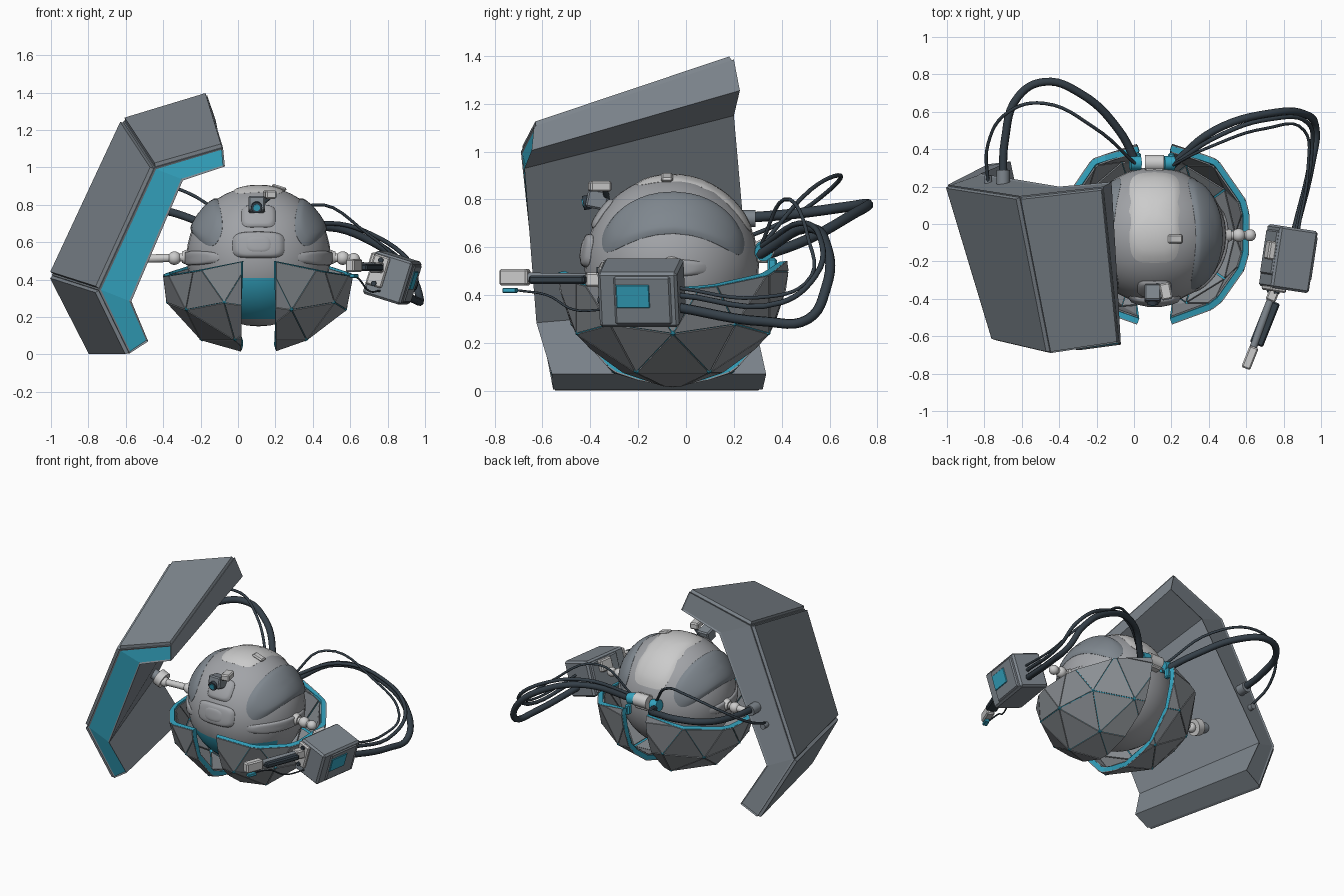
import bpy, bmesh, math
from mathutils import Vector, Matrix, Euler

cube = bpy.data.objects.get("Cube")
if cube:
    bpy.data.objects.remove(cube, do_unlink=True)


def material(name, r, g, b):
    m = bpy.data.materials.new(name)
    m.use_nodes = True
    m.diffuse_color = (r, g, b, 1)
    m.node_tree.nodes["Principled BSDF"].inputs["Base Color"].default_value = (r, g, b, 1)
    return m


ARMOUR = material("armour_grey", .21, .24, .27)
SHELL = material("shell_grey", .26, .28, .3)
HULL = material("hull_grey", .36, .37, .39)
PALE = material("pale_grey", .62, .63, .61)
DARK = material("dark_rubber", .035, .05, .065)
BLUE = material("blue", .035, .38, .54)


def make(name, bm, *mats, smooth=False):
    """Turn a bmesh into an object, smooth shaded with sharp edges kept on request."""
    mesh = bpy.data.meshes.new(name)
    bm.to_mesh(mesh)
    bm.free()
    ob = bpy.data.objects.new(name, mesh)
    bpy.context.collection.objects.link(ob)
    for m in mats:
        mesh.materials.append(m)
    if smooth:
        bpy.ops.object.select_all(action='DESELECT')
        ob.select_set(True)
        bpy.context.view_layer.objects.active = ob
        bpy.ops.object.shade_smooth_by_angle(angle=math.radians(40))
    return ob


def box(name, loc, size, mat, rot=(0, 0, 0), bevel=.008):
    bm = bmesh.new()
    bmesh.ops.create_cube(bm, size=1, matrix=Matrix.LocRotScale(Vector(loc), Euler(rot), Vector(size)))
    make(name, bm, mat).modifiers.new("bevel", 'BEVEL').width = bevel


def rod(name, a, b, r, mat, r2=None):
    a, b = Vector(a), Vector(b)
    rot = (b - a).to_track_quat('Z', 'Y').to_matrix().to_4x4()
    bm = bmesh.new()
    bmesh.ops.create_cone(bm, cap_ends=True, segments=20, radius1=r, radius2=r2 or r,
                          depth=(b - a).length, matrix=Matrix.Translation((a + b) / 2) @ rot)
    make(name, bm, mat, smooth=True)


def ball(name, loc, size, mat):
    bm = bmesh.new()
    bmesh.ops.create_uvsphere(bm, u_segments=32, v_segments=20, radius=1,
                              matrix=Matrix.LocRotScale(Vector(loc), None, Vector(size)))
    return make(name, bm, mat, smooth=True)


def cable(name, points, r):
    cu = bpy.data.curves.new(name, 'CURVE')
    cu.dimensions, cu.bevel_depth, cu.bevel_resolution = '3D', r, 2
    cu.resolution_u, cu.use_fill_caps = 6, True
    sp = cu.splines.new('BEZIER')
    sp.bezier_points.add(len(points) - 1)
    for bp, p in zip(sp.bezier_points, points):
        bp.co = p
        bp.handle_left_type = bp.handle_right_type = 'AUTO'
    cu.materials.append(DARK)
    bpy.context.collection.objects.link(bpy.data.objects.new(name, cu))


# Round body, blue on the lower front
C = Vector((.11, -.06, .525))
R = Vector((.385, .365, .375))
body = ball("body", C, R, HULL)
body.data.materials.append(BLUE)
for f in body.data.polygons:
    if f.center.z < .43 and f.center.y < -.2:
        f.material_index = 1


def pad(name, normal, along, half, mat, lift=.025, bend=0, power=2, rings=9, steps=48):
    """Raised rounded patch that follows the body surface."""
    n = Vector(normal).normalized()
    v = n.cross(Vector(along)).normalized()
    u = v.cross(n)
    bm = bmesh.new()
    rows = []
    for i in range(1, rings + 1):
        t = min(1, i / (rings - 1))
        h = 1 + lift * math.sqrt(max(0, 1 - t ** 6)) - (.03 if i == rings else 0)
        row = []
        for k in range(steps):
            c, s = math.cos(math.tau * k / steps), math.sin(math.tau * k / steps)
            x = t * math.copysign(abs(c) ** (2 / power), c)
            y = t * math.copysign(abs(s) ** (2 / power), s)
            a, b = x * half[0], y * half[1] + bend * x * x
            d = u * math.sin(a) * math.cos(b) + v * math.sin(b) + n * math.cos(a) * math.cos(b)
            row.append(bm.verts.new(C + d * R * h))
        rows.append(row)
    bm.faces.new(rows[0])
    for p, q in zip(rows, rows[1:]):
        for k in range(steps):
            j = (k + 1) % steps
            bm.faces.new((p[k], q[k], q[j], p[j]))
    bmesh.ops.recalc_face_normals(bm, faces=bm.faces)
    make(name, bm, mat, smooth=True)


pad("top_strip", (0, .4, 1), (0, 1, -.4), (.8, .36), PALE, power=5, lift=.02)
pad("face_plate", (0, -1, .17), (1, 0, 0), (.37, .19), HULL, power=4, lift=.05)
pad("face_recess", (0, -1, .17), (1, 0, 0), (.2, .13), HULL, power=3, lift=.06)
pad("brow_plate", (0, -.85, .62), (1, 0, 0), (.24, .2), HULL, power=4, lift=.035)
for side, s in (("left", 1), ("right", -1)):
    pad(side + "_side_panel", (.77 * s, .03, .6), (0, 1, 0), (.97, .3), ARMOUR,
        bend=-.17 * s, lift=.04, power=2.6)
    pad(side + "_jaw", (s, -.3, -.03), (0, 1, 0), (.7, .1), HULL, lift=.03, power=3)
box("top_fin", (.22, -.08, .892), (.08, .05, .02), PALE, (0, .3, 0))

# Brow camera
box("camera_body", (.1, -.37, .8), (.09, .09, .08), ARMOUR, (-.2, 0, 0))
rod("camera_lens", (.1, -.4, .79), (.1, -.43, .785), .03, DARK)
rod("camera_glass", (.1, -.42, .787), (.1, -.434, .784), .018, BLUE)
box("camera_light", (.17, -.36, .855), (.06, .09, .045), PALE, (0, 0, .2))
rod("camera_stem", (.12, -.33, .8), (.18, -.34, .85), .012, DARK)

# Two faceted shell halves: blue lining, separate plates inside and out, and joints
for side, s in (("left", 1), ("right", -1)):
    bm = bmesh.new()
    bmesh.ops.create_icosphere(bm, subdivisions=2, radius=.493)
    corners = [v.co.copy() for v in bm.verts]
    for co, no in (((.045 * s, 0, 0), (-s, 0, 0)), ((0, 0, .03), (.23 * s, -.05, 1))):
        bmesh.ops.bisect_plane(bm, geom=bm.verts[:] + bm.edges[:] + bm.faces[:],
                               plane_co=co, plane_no=no, clear_outer=True)
    move = Vector((C.x + .046 * s, -.055, .5))
    bmesh.ops.translate(bm, verts=bm.verts, vec=move)
    for layer, shrink, thickness, offset in (("outer", .975, .006, 1), ("inner", .86, .037, -1)):
        plates = bm.copy()
        bmesh.ops.split_edges(plates, edges=plates.edges[:])
        for f in plates.faces:
            mid = f.calc_center_median()
            for v in f.verts:
                v.co = mid.lerp(v.co, shrink)
        mod = make(f"{side}_{layer}_shell_plates", plates, SHELL).modifiers.new("thickness", 'SOLIDIFY')
        mod.thickness, mod.offset = thickness, offset
    mod = make(side + "_shell_lining", bm, BLUE).modifiers.new("thickness", 'SOLIDIFY')
    mod.thickness, mod.offset = .03, -1
    joints = bmesh.new()
    for co in corners:
        if co.x * s > .07 and co.z < -.1:
            bmesh.ops.create_icosphere(joints, subdivisions=1, radius=.017,
                                       matrix=Matrix.Translation(co * .985 + move))
    make(side + "_shell_joints", joints, BLUE)

# Large folded shield: outer and inner profile at the front and rear ends
front = [(-.08, -.635, 1.105), (-.445, -.69, 1.0), (-.745, -.62, .345), (-.58, -.555, .005),
         (-.48, -.56, .07), (-.57, -.625, .285), (-.295, -.675, .93), (-.07, -.645, 1.005)]
rear = [(-.165, .2, 1.385), (-.61, .15, 1.25), (-.995, .21, .425), (-.78, .32, .005),
        (-.66, .335, .07), (-.82, .27, .36), (-.4, .2, 1.15), (-.12, .225, 1.255)]
bm = bmesh.new()
F = [bm.verts.new(p) for p in front]
B = [bm.verts.new(p) for p in rear]
for i in range(8):
    j = (i + 1) % 8
    bm.faces.new((F[i], F[j], B[j], B[i]))
caps = []
for ring in (F, B):
    caps.append([bm.faces.new((ring[i], ring[i + 1], ring[6 - i], ring[7 - i])) for i in range(3)])
bmesh.ops.recalc_face_normals(bm, faces=bm.faces)
for k, cap in enumerate(caps):
    bmesh.ops.inset_region(bm, faces=cap, thickness=.012, depth=-.006)
    for f in cap:
        f.material_index = 1 - k
make("shield_core", bm, ARMOUR, BLUE)

for i, label in enumerate(("upper", "middle", "lower")):
    quad = [Vector(p) for p in (front[i], front[i + 1], rear[i + 1], rear[i])]
    mid = sum(quad, Vector()) / 4
    n = (quad[2] - quad[0]).cross(quad[3] - quad[1]).normalized()
    outward = quad[0] + quad[1] - Vector(front[7 - i]) - Vector(front[6 - i])
    n = n if n.dot(outward) > 0 else -n
    bm = bmesh.new()
    low = [bm.verts.new(mid + (p - mid) * .98) for p in quad]
    top = [bm.verts.new(mid + (p - mid) * .97 + n * .02) for p in quad]
    bm.faces.new(top)
    for a in range(4):
        b = (a + 1) % 4
        bm.faces.new((low[a], low[b], top[b], top[a]))
    bmesh.ops.recalc_face_normals(bm, faces=bm.faces)
    make("shield_" + label + "_panel", bm, ARMOUR)

# Jointed arms
for side, s, reach in (("left", 1, .53), ("right", -1, .66)):
    y = C.y
    start = C.x + s * .36
    end = C.x + s * reach
    rod(side + "_arm_socket", (start, y, .52), (start + s * .05, y, .52), .05, PALE, .03)
    rod(side + "_arm_rod", (start, y, .52), (end, y, .51), .022, PALE)
    ball(side + "_elbow", (start + s * .09, y, .515), (.036,) * 3, PALE)
    ball(side + "_wrist", (end - s * .02, y, .51), (.032,) * 3, PALE)
rod("shield_mount", (-.54, -.05, .51), (-.585, -.05, .53), .055, PALE)
rod("shield_mount_stem", (-.57, -.05, .52), (-.66, -.05, .55), .035, ARMOUR)

# Gun pod, rolled and turned slightly inward
G = Matrix.LocRotScale(Vector((.825, -.185, .41)), Euler((0, .3, -.15)), None)
rot = G.to_euler()
box("gun_pod", G @ Vector((0, 0, 0)), (.215, .335, .24), ARMOUR, rot, .012)
box("gun_pod_cover", G @ Vector((0, .02, 0)), (.23, .24, .21), ARMOUR, rot)
box("gun_screen", G @ Vector((.113, -.02, .02)), (.015, .14, .1), BLUE, rot, .003)
box("gun_front_plate", G @ Vector((-.06, -.17, .02)), (.09, .03, .17), PALE, rot)
box("gun_bracket", G @ Vector((-.12, .03, .06)), (.05, .1, .08), PALE, rot)
for z in (-.05, .08):
    rod("gun_plate_bolt", G @ Vector((-.06, -.18, z)), G @ Vector((-.06, -.195, z)), .014, DARK)
aim = math.atan2(-.16, .4)
box("barrel_collar", (.745, -.37, .465), (.055, .09, .06), PALE, (0, 0, aim))
box("barrel", (.7, -.53, .465), (.075, .25, .035), DARK, (0, 0, aim))
rod("barrel_core", (.74, -.38, .47), (.63, -.68, .475), .02, ARMOUR)
box("muzzle", (.62, -.715, .475), (.05, .125, .07), PALE, (0, 0, aim))
box("muzzle_sight", (.62, -.735, .42), (.03, .06, .02), BLUE, (0, 0, aim), .003)
cable("muzzle_wire", [(.62, -.7, .42), (.65, -.58, .4), (.7, -.47, .34), (.76, -.34, .34)], .005)

# Rear cable hub
rod("rear_hub", (.06, .325, .59), (.16, .325, .59), .045, PALE)
box("rear_hub_base", (.11, .29, .58), (.1, .12, .09), PALE)
for side, x in (("left", .2), ("right", .02)):
    rod(side + "_hub_ring", (x - .04, .325, .59), (x + .015, .325, .58), .038, BLUE)
    box(side + "_hub_clip", (x, .36, .52), (.035, .04, .07), BLUE)

# Cables to the gun pod and the shield
cable("gun_cable_thick", [(.2, .31, .57), (.43, .5, .68), (.72, .59, .6), (.92, .585, .43),
                          (.972, .51, .3), (.95, .33, .29), (.86, -.04, .35)], .021)
cable("gun_cable_middle", [(.2, .31, .6), (.45, .47, .7), (.72, .56, .64), (.93, .54, .48),
                           (.95, .4, .37), (.87, -.03, .4)], .012)
cable("gun_cable_thin", [(.2, .31, .6), (.4, .41, .8), (.7, .51, .64), (.91, .5, .45),
                         (.93, .3, .39), (.88, -.03, .43)], .008)
cable("shield_cable_thick", [(.02, .31, .56), (-.08, .5, .63), (-.29, .7, .74), (-.48, .76, .78),
                             (-.62, .68, .77), (-.69, .45, .74), (-.7, .2, .72)], .022)
cable("shield_cable_thin", [(.02, .31, .6), (-.22, .52, .84), (-.48, .645, .9), (-.67, .6, .84),
                            (-.78, .43, .72), (-.78, .2, .62)], .009)
rod("thick_cable_socket", (-.7, .19, .72), (-.7, .29, .72), .036, ARMOUR)
rod("thin_cable_socket", (-.78, .2, .62), (-.78, .26, .62), .02, ARMOUR)
